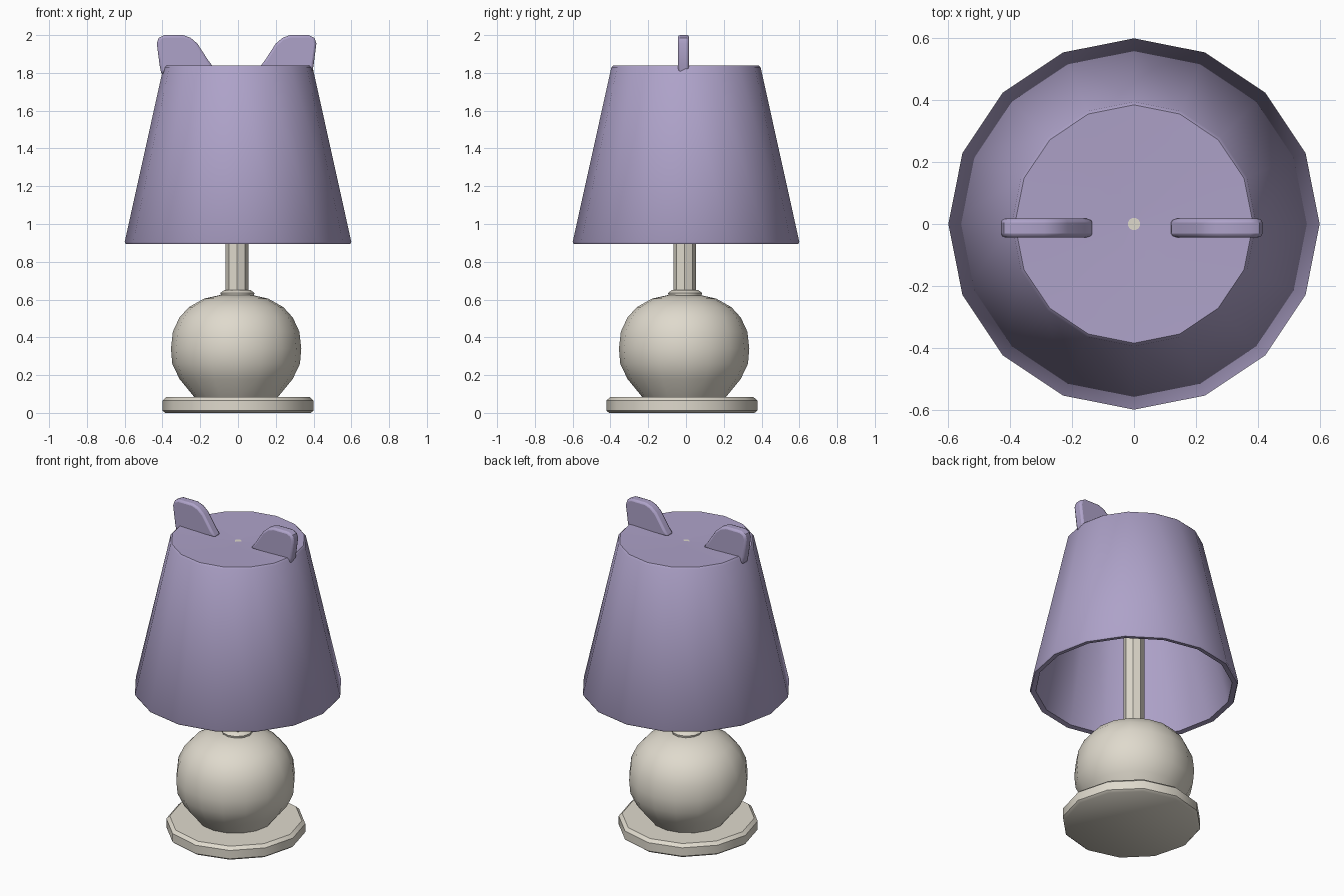
import bpy, bmesh, math

if "Cube" in bpy.data.objects:
    bpy.data.objects.remove(bpy.data.objects["Cube"])


def material(name, color):
    m = bpy.data.materials.new(name)
    m.diffuse_color = color
    m.use_nodes = True
    m.node_tree.nodes["Principled BSDF"].inputs["Base Color"].default_value = m.diffuse_color
    return m


cream = material("cream", (0.74, 0.70, 0.61, 1))
purple = material("purple", (0.42, 0.36, 0.58, 1))


def finish(name, bm, mat):
    bmesh.ops.recalc_face_normals(bm, faces=bm.faces)
    me = bpy.data.meshes.new(name)
    bm.to_mesh(me)
    bm.free()
    ob = bpy.data.objects.new(name, me)
    bpy.context.collection.objects.link(ob)
    me.materials.append(mat)
    bpy.ops.object.select_all(action='DESELECT')
    ob.select_set(True)
    bpy.context.view_layer.objects.active = ob
    bpy.ops.object.shade_smooth_by_angle(angle=math.radians(40))
    return ob


def lathe(name, profile, sides, mat, center=(0, 0)):
    """Revolve (radius, z) points and cap both ends."""
    bm = bmesh.new()
    rings = []
    for r, z in profile:
        rings.append([bm.verts.new((center[0] + r * math.cos(math.tau * i / sides),
                                    center[1] + r * math.sin(math.tau * i / sides), z))
                      for i in range(sides)])
    for a, b in zip(rings, rings[1:]):
        for i in range(sides):
            j = (i + 1) % sides
            bm.faces.new((a[i], a[j], b[j], b[i]))
    bm.faces.new(rings[0])
    bm.faces.new(rings[-1])
    return finish(name, bm, mat)


# Foot disc with a softened upper rim
lathe("base_disc", [(0.385, 0), (0.40, 0.012), (0.40, 0.065), (0.38, 0.083)], 12, cream, (0, -0.022))

# Round body
lathe("body", [(0.21, 0.07), (0.30, 0.18), (0.338, 0.26), (0.345, 0.34), (0.335, 0.43),
               (0.30, 0.505), (0.25, 0.56), (0.17, 0.605), (0.08, 0.625)], 16, cream, (-0.01, -0.01))

# Collar and stem
lathe("collar", [(0.085, 0.61), (0.09, 0.635), (0.07, 0.65), (0.05, 0.65)], 12, cream, (-0.003, -0.005))
lathe("stem", [(0.06, 0.63), (0.06, 1.83)], 8, cream, (-0.005, -0.007))

# Shade: outer wall, closed top, thin inner wall, open underneath
lathe("shade", [(0.02, 1.83), (0.385, 1.84), (0.395, 1.83), (0.60, 0.905), (0.595, 0.895),
                (0.565, 0.90), (0.37, 1.81), (0.02, 1.81)], 16, purple)

# Pair of ears, extruded from a side profile and bevelled
EAR = [(0.12, 1.83), (0.15, 1.87), (0.205, 1.955), (0.24, 1.985), (0.28, 2.0),
       (0.38, 2.0), (0.41, 1.985), (0.42, 1.955), (0.405, 1.84), (0.395, 1.79), (0.37, 1.81)]
for side, name in ((-1, "ear_left"), (1, "ear_right")):
    bm = bmesh.new()
    face = bm.faces.new([bm.verts.new((side * x + (-0.01 if side < 0 else -0.005), -0.043, z)) for x, z in EAR])
    ext = bmesh.ops.extrude_face_region(bm, geom=[face])
    bmesh.ops.translate(bm, vec=(0, 0.06, 0),
                        verts=[v for v in ext['geom'] if isinstance(v, bmesh.types.BMVert)])
    ear = finish(name, bm, purple)
    bev = ear.modifiers.new("bevel", 'BEVEL')
    bev.width = 0.012
    bev.segments = 2
    bev.limit_method = 'ANGLE'
    bev.angle_limit = math.radians(60)
